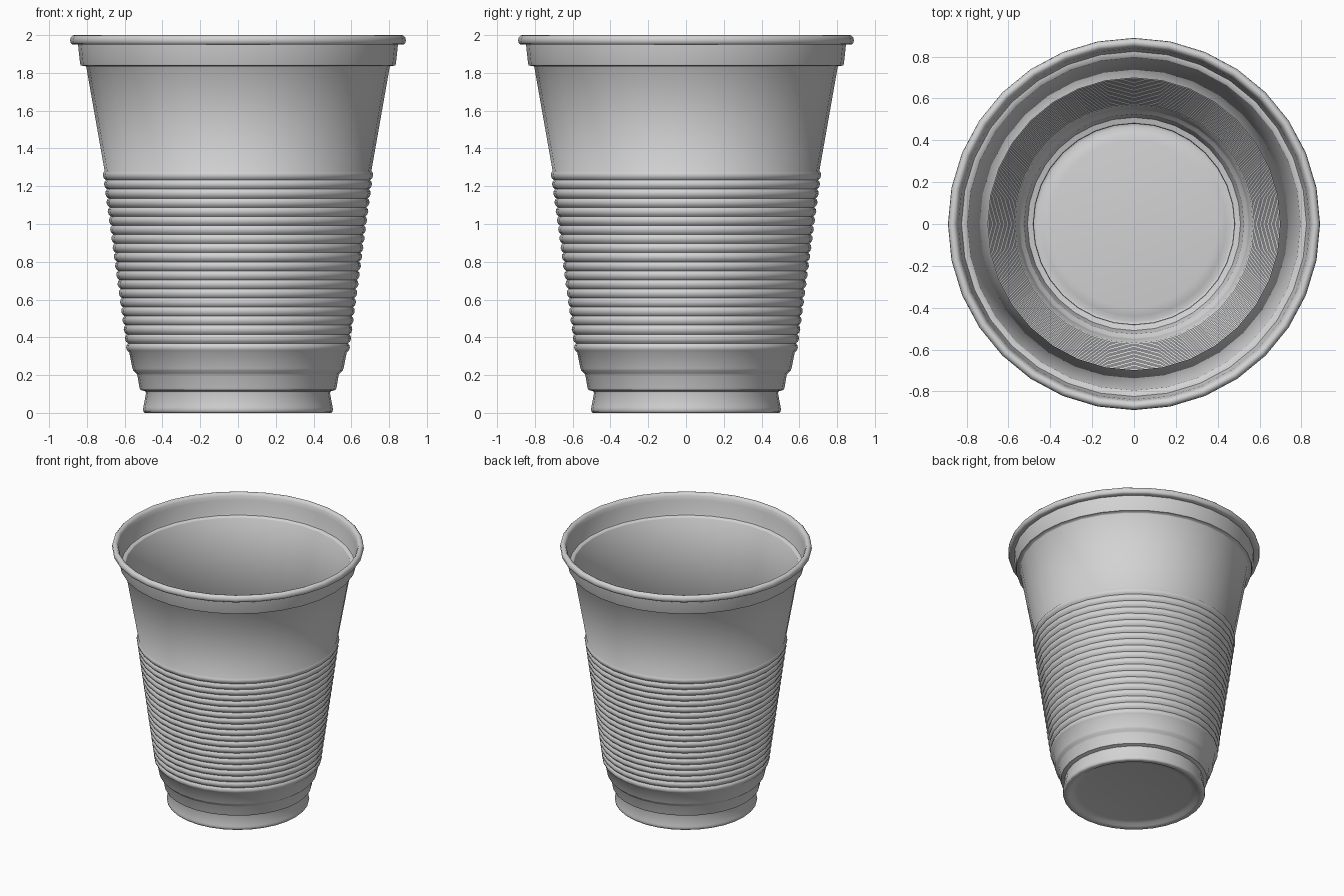
import bpy, bmesh, math

if "Cube" in bpy.data.objects:
    bpy.data.objects.remove(bpy.data.objects["Cube"])

SIDES = 32
RIBS = 20
WALL = 0.008


def wall_radius(z):
    # straight taper of the ribbed band
    return 0.576 + (z - 0.32) * (0.706 - 0.576) / 0.96


# ribbed band: one shallow bulge per rib
ribs = []
step = 0.96 / RIBS
for i in range(RIBS):
    z = 0.32 + i * step
    ribs.append((wall_radius(z), z))
    for f, bulge in ((0.2, 0.009), (0.5, 0.013), (0.8, 0.009)):
        ribs.append((wall_radius(z + f * step) + bulge, z + f * step))
ribs.append((wall_radius(1.28), 1.28))

# side wall from foot to collar
foot = [(0.503, 0.018), (0.501, 0.03), (0.487, 0.105), (0.490, 0.114),
        (0.517, 0.122), (0.522, 0.135), (0.533, 0.2), (0.538, 0.209),
        (0.553, 0.222), (0.559, 0.235)]
upper = [(0.803, 1.83), (0.807, 1.836), (0.832, 1.839), (0.836, 1.85),
         (0.847, 1.95)]
wall = foot + ribs + upper

# underside with recessed centre, and rolled rim
underside = [(0, 0.024), (0.40, 0.024), (0.435, 0.018), (0.455, 0.005),
             (0.47, 0.0), (0.493, 0.0), (0.50, 0.006)]
rim = [(0.875, 1.95), (0.885, 1.956), (0.889, 1.972), (0.886, 1.988),
       (0.876, 1.998), (0.866, 2.0), (0.854, 1.996), (0.845, 1.98)]

# inside is the wall offset inwards, closed by the floor
inside = [(r - WALL, z) for r, z in reversed(wall) if z > 0.025]
floor = [(0.485, 0.022), (0.465, 0.018), (0.44, 0.028), (0.40, 0.034),
         (0, 0.034)]
profile = underside + wall + rim + inside + floor

# spin the profile into the cup
bm = bmesh.new()
rings = []
for r, z in profile:
    if r == 0:
        rings.append([bm.verts.new((0, 0, z))])
    else:
        rings.append([bm.verts.new((r * math.cos(2 * math.pi * k / SIDES),
                                    r * math.sin(2 * math.pi * k / SIDES), z))
                      for k in range(SIDES)])
for a, b in zip(rings, rings[1:]):
    for k in range(SIDES):
        n = (k + 1) % SIDES
        if len(a) == 1:
            bm.faces.new((a[0], b[n], b[k]))
        elif len(b) == 1:
            bm.faces.new((a[k], a[n], b[0]))
        else:
            bm.faces.new((a[k], a[n], b[n], b[k]))
bmesh.ops.recalc_face_normals(bm, faces=bm.faces[:])
mesh = bpy.data.meshes.new("plastic_cup")
bm.to_mesh(mesh)
bm.free()

cup = bpy.data.objects.new("plastic_cup", mesh)
bpy.context.collection.objects.link(cup)
mat = bpy.data.materials.new("light_grey_plastic")
mat.diffuse_color = (0.65, 0.65, 0.65, 1)
mat.use_nodes = True
mat.node_tree.nodes["Principled BSDF"].inputs["Base Color"].default_value = mat.diffuse_color
mesh.materials.append(mat)

bpy.context.view_layer.objects.active = cup
cup.select_set(True)
bpy.ops.object.shade_smooth_by_angle(angle=math.radians(50))
